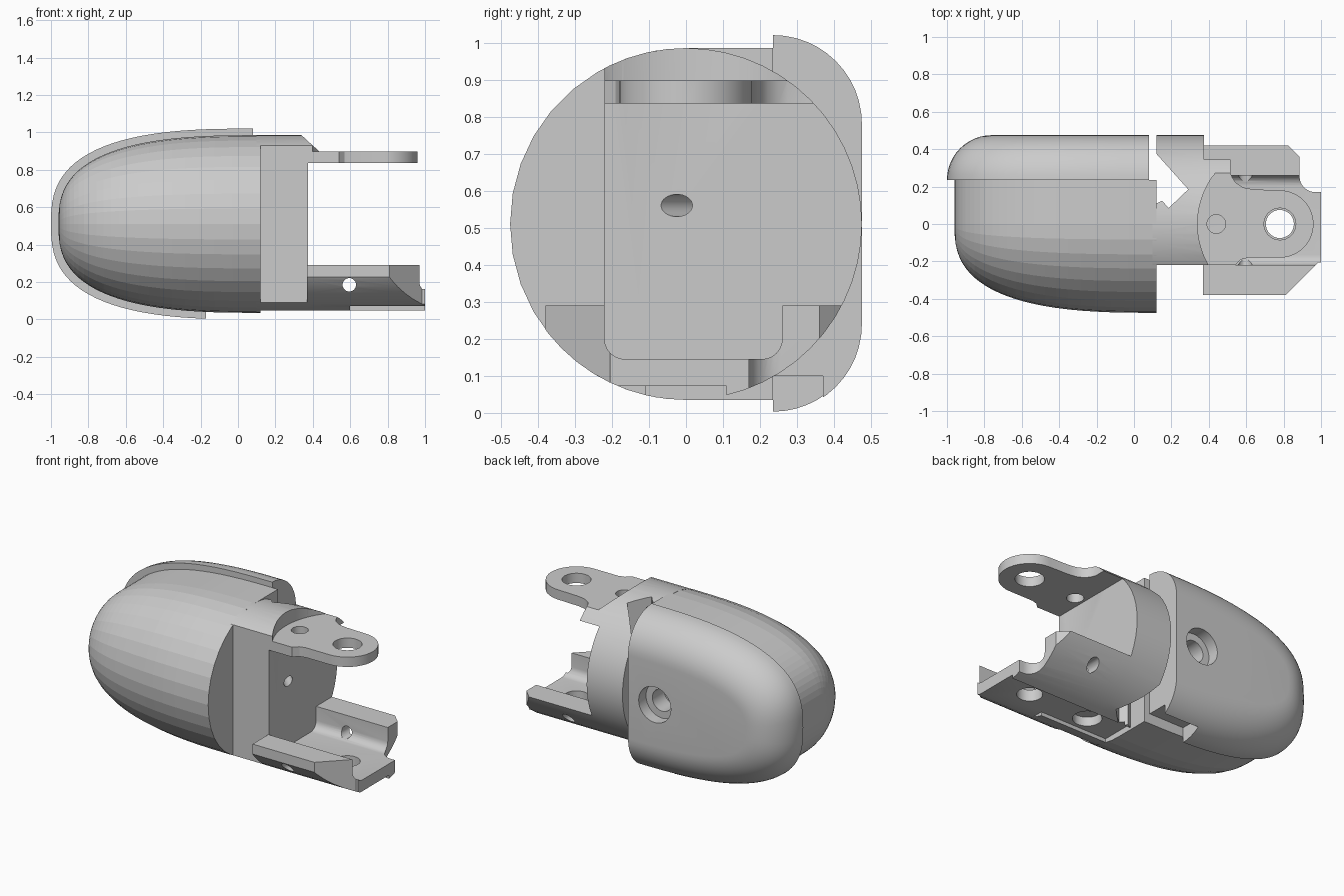
import bpy, bmesh
from math import sin, cos, pi
from mathutils import Vector, Matrix

if "Cube" in bpy.data.objects:
    bpy.data.objects.remove(bpy.data.objects["Cube"])

ZC, R = 0.51, 0.475          # axis height and radius of the round section
N = 2.75                     # fullness of the bullet profile


def finish(name, bm):
    bmesh.ops.remove_doubles(bm, verts=bm.verts, dist=1e-5)
    bmesh.ops.recalc_face_normals(bm, faces=bm.faces)
    me = bpy.data.meshes.new(name)
    bm.to_mesh(me)
    bm.free()
    ob = bpy.data.objects.new(name, me)
    bpy.context.collection.objects.link(ob)
    return ob


def prism(name, pts, axis, lo, hi):
    """Extrude a 2D outline along an axis."""
    place = {'x': lambda a, b, h: (h, a, b),
             'y': lambda a, b, h: (a, h, b),
             'z': lambda a, b, h: (a, b, h)}[axis]
    return loft(name, [[place(a, b, h) for a, b in pts] for h in (lo, hi)])


def loft(name, rings):
    """Skin closed rings of equal length and cap both ends."""
    bm = bmesh.new()
    vs = [[bm.verts.new(p) for p in r] for r in rings]
    n = len(vs[0])
    for a, b in zip(vs, vs[1:]):
        for i in range(n):
            j = (i + 1) % n
            bm.faces.new((a[i], a[j], b[j], b[i]))
    bm.faces.new(vs[0])
    bm.faces.new(vs[-1])
    return finish(name, bm)


def arc(cx, cy, r, a0, a1, n):
    return [(cx + r * cos(a0 + (a1 - a0) * i / n), cy + r * sin(a0 + (a1 - a0) * i / n))
            for i in range(n + 1)]


def box(lo, hi):
    return prism("box_cutter", [(lo[0], lo[1]), (hi[0], lo[1]), (hi[0], hi[1]), (lo[0], hi[1])],
                 'z', lo[2], hi[2])


def rod(p, q, r, segments=32):
    p, q = Vector(p), Vector(q)
    rot = (q - p).to_track_quat('Z', 'Y').to_matrix().to_4x4()
    bm = bmesh.new()
    bmesh.ops.create_cone(bm, cap_ends=True, segments=segments, radius1=r, radius2=r,
                          depth=(q - p).length, matrix=Matrix.Translation((p + q) / 2) @ rot)
    return finish("hole_cutter", bm)


def boolean(ob, cutter, op='DIFFERENCE'):
    """Apply a boolean and throw the cutter away."""
    cutter.hide_render = True
    m = ob.modifiers.new("cut", 'BOOLEAN')
    m.object, m.operation, m.solver = cutter, op, 'EXACT'
    bpy.context.view_layer.objects.active = ob
    bpy.ops.object.modifier_apply(modifier=m.name)
    bpy.data.objects.remove(cutter, do_unlink=True)


def round_stock():
    ang = [2 * pi * i / 56 for i in range(56)]
    return prism("round_stock", [(R * cos(a), ZC + R * sin(a)) for a in ang], 'x', 0.05, 1.1)


def bullet(t):
    return max(0.0, 1 - t ** N) ** (1 / N)


# Main body: bullet-shaped half round, straight-sided towards the pad
rings = []
for i in range(25):
    th = pi / 2 * i / 24
    t = 1.0 if i == 0 else (cos(th) ** (2 / N) if i < 24 else 0.0)
    x, s = 0.12 - 1.08 * t, R * max(bullet(t), 0.01)
    sec = [(0.235, s)] + arc(0, 0, s, pi / 2, 3 * pi / 2, 18) + [(0.235, -s)]
    rings.append([(x, y, ZC + z) for y, z in sec])
body = loft("body_shell", rings)

# Soft pad: bullet outline with a quarter-round edge
rings = []
for k in range(13):
    a = pi / 2 * k / 12
    d, y = 0.24 * (1 - cos(a)), 0.235 + 0.24 * sin(a)
    ring = []
    for i in range(49):
        p = pi * i / 48
        u = sin(p) ** (2 / N) if 0 < i < 48 else 0.0
        v = abs(cos(p)) ** (2 / N) * (1 if i < 24 else -1)
        ring.append((0.08 - (1.08 - d) * u, y, ZC + (0.51 - d) * v))
    rings.append(ring)
pad = loft("finger_pad", rings)
boolean(pad, box((-0.17, 0.1, -0.1), (0.2, 0.37, 0.1)))
boolean(pad, rod((-0.11, 0.40, ZC), (-0.11, 0.6, ZC), 0.115))
boolean(pad, rod((-0.11, 0.28, ZC), (-0.11, 0.6, ZC), 0.07))

# Neck block: round section with a V notch and a round clearance above the lug
neck = prism("neck_block", [(0.1, -0.22), (0.375, -0.22), (0.375, 0.5), (0.12, 0.5), (0.12, 0.375),
                            (0.29, 0.185), (0.185, 0.085), (0.15, 0.125), (0.12, 0.11), (0.1, 0.11)],
             'z', 0, 1.02)
boolean(neck, round_stock(), 'INTERSECT')
boolean(neck, rod((0.78, 0, 0.898), (0.78, 0, 1.1), 0.44, 96))
boolean(neck, rod((0.425, -0.075, 0.56), (0.13, 0.22, 0.56), 0.03))

# Upper lug with rounded end, rising to the round skin near the neck
lug = prism("upper_lug", [(0.37, -0.22), (0.54, -0.22), (0.57, -0.19), (0.61, -0.18)]
            + arc(0.78, 0, 0.18, -pi / 2, pi / 2, 20)
            + [(0.64, 0.185), (0.585, 0.195), (0.545, 0.22), (0.525, 0.25), (0.515, 0.275),
               (0.515, 0.355), (0.37, 0.355)], 'z', 0.835, 1.0)
boolean(lug, round_stock(), 'INTERSECT')
boolean(lug, rod((0.78, 0, 0.898), (0.78, 0, 1.1), 0.44, 96))
boolean(lug, rod((0.78, 0, 0.7), (0.78, 0, 1), 0.085))
boolean(lug, rod((0.44, 0, 0.7), (0.44, 0, 1), 0.05))

# Lower tray: round underside, chamfered plan, rounded pocket
tray = prism("lower_tray", [(0.37, -0.38), (0.81, -0.38), (0.985, -0.205), (1, -0.205), (1, 0.17)]
             + arc(0.97, 0.255, 0.085, 3 * pi / 2, pi, 8)
             + [(0.885, 0.36), (0.82, 0.425), (0.37, 0.425)], 'z', 0, 0.29)
boolean(tray, round_stock(), 'INTERSECT')
boolean(tray, prism("pocket", [(-0.22, 0.4)] + arc(-0.165, 0.2, 0.055, pi, 1.5 * pi, 6)
                    + arc(0.205, 0.2, 0.055, 1.5 * pi, 2 * pi, 6) + [(0.26, 0.4)],
                    'x', 0.375, 1.2))

# L-shaped flat relief and blind hole under neck and tray
for ob in (neck, tray):
    boolean(ob, prism("relief", [(0.12, -0.11), (0.6, -0.11), (0.6, -0.4), (1.2, -0.4),
                                 (1.2, 0.11), (0.12, 0.11)], 'z', -0.1, 0.072))
    boolean(ob, rod((0.35, 0, -0.1), (0.35, 0, 0.13), 0.085))

# Pivot and cross-pin holes in the tray
boolean(tray, rod((0.78, 0, -0.1), (0.78, 0, 0.3), 0.075))
boolean(tray, rod((0.595, -0.6, 0.185), (0.595, 0.6, 0.185), 0.036))

# Smooth curved parts, body keeps its facets
for ob in (pad, neck, lug, tray):
    bpy.ops.object.select_all(action='DESELECT')
    ob.select_set(True)
    bpy.context.view_layer.objects.active = ob
    bpy.ops.object.shade_smooth_by_angle(angle=0.45)
